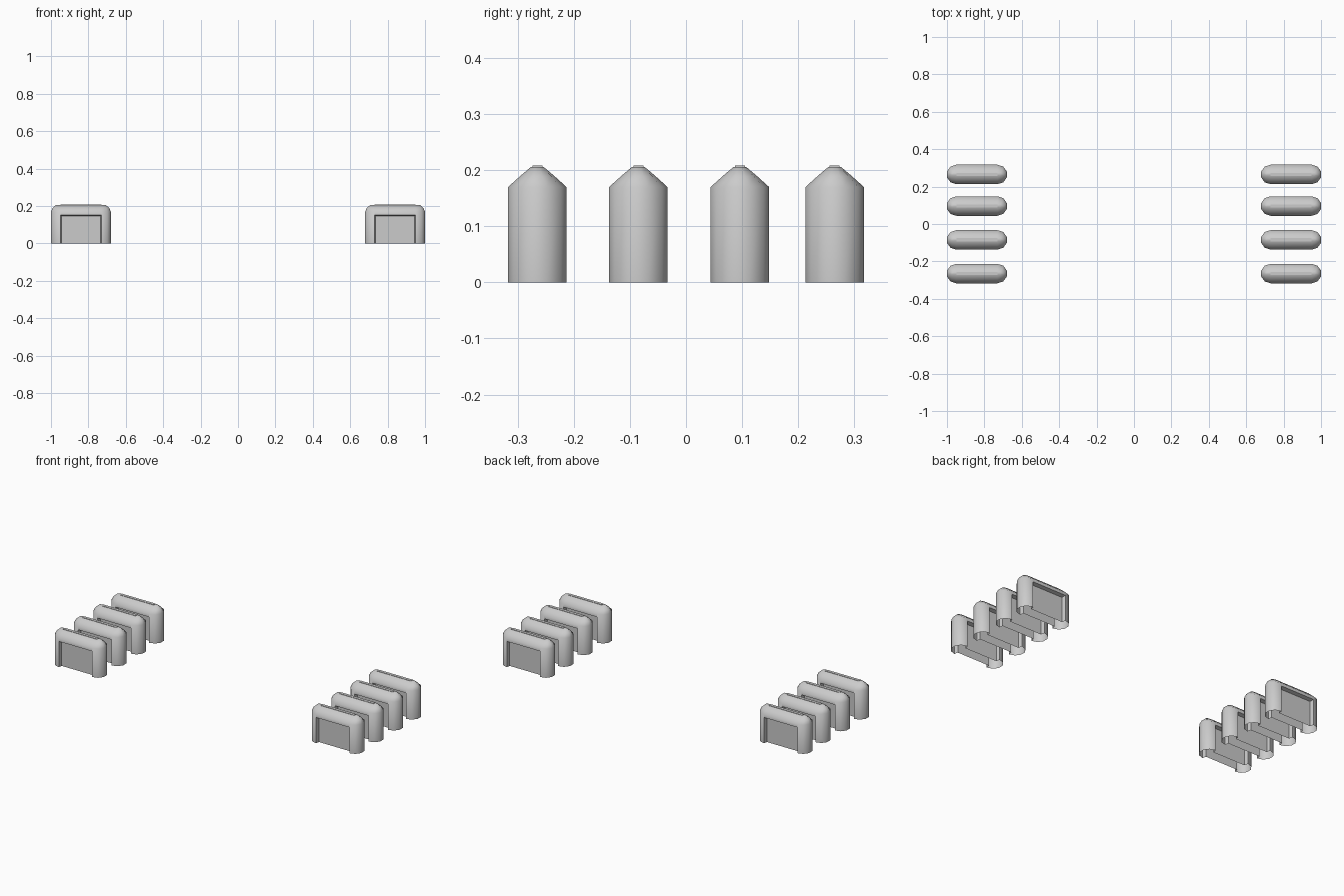
import bpy, bmesh
from math import sin, cos, pi

if "Cube" in bpy.data.objects:
    bpy.data.objects.remove(bpy.data.objects["Cube"])

SEG = 5                                   # facets per rounded end
X_POS = (-0.84, 0.84)
Y_POS = (-0.265, -0.085, 0.096, 0.265)


def stadium(half_x, half_y, end, z):
    """Long outline with half-round ends; end is the length of each rounding."""
    pts = []
    for side, start in ((1, -pi / 2), (-1, pi / 2)):
        for i in range(SEG + 1):
            a = start + pi * i / SEG
            k = end / cos(pi / SEG / 2)   # keeps the full length with a flat tip
            pts.append((side * (half_x - end) + k * cos(a), half_y * sin(a), z))
    return pts


def loft(name, rings):
    """Closed solid through a stack of matching outlines."""
    bm = bmesh.new()
    loops = [[bm.verts.new(p) for p in ring] for ring in rings]
    n = len(loops[0])
    for lo, hi in zip(loops, loops[1:]):
        for i in range(n):
            j = (i + 1) % n
            bm.faces.new((lo[i], lo[j], hi[j], hi[i]))
    bm.faces.new(loops[0][::-1])
    bm.faces.new(loops[-1])
    bmesh.ops.recalc_face_normals(bm, faces=bm.faces[:])
    mesh = bpy.data.meshes.new(name)
    bm.to_mesh(mesh)
    bm.free()
    obj = bpy.data.objects.new(name, mesh)
    bpy.context.collection.objects.link(obj)
    return obj


def panel_outline(half_x, top, y):
    return [(-half_x, y, -0.05), (half_x, y, -0.05), (half_x, y, top), (-half_x, y, top)]


# Body with rounded ends and a sloping roof
body = loft("block_body", [
    stadium(0.16, 0.052, 0.050, 0.0),
    stadium(0.16, 0.052, 0.050, 0.170),
    stadium(0.152, 0.031, 0.042, 0.189),
    stadium(0.133, 0.011, 0.023, 0.206),
])

# Shallow recessed panels in front and back, with slightly tapered frames
cutters = []
for s in (-1, 1):
    c = loft("panel_cutter", [
        panel_outline(0.109, 0.152, s * 0.062),
        panel_outline(0.109, 0.152, s * 0.052),
        panel_outline(0.105, 0.147, s * 0.030),
    ])
    c.hide_render = True
    cutters.append(c)
    m = body.modifiers.new("panel", 'BOOLEAN')
    m.operation = 'DIFFERENCE'
    m.solver = 'EXACT'
    m.object = c

bpy.context.view_layer.update()
dg = bpy.context.evaluated_depsgraph_get()
body_mesh = bpy.data.meshes.new_from_object(body.evaluated_get(dg))
body.modifiers.clear()
body.data = body_mesh
for c in cutters:
    bpy.data.objects.remove(c)

# Leave the underside open, as a hollow shell
bm = bmesh.new()
bm.from_mesh(body_mesh)
bottom = [f for f in bm.faces if all(v.co.z < 0.001 for v in f.verts)]
bmesh.ops.delete(bm, geom=bottom, context='FACES')
bm.to_mesh(body_mesh)
bm.free()

# Smooth the round ends and eaves, keep the panel edges crisp
bpy.ops.object.select_all(action='DESELECT')
body.select_set(True)
bpy.context.view_layer.objects.active = body
bpy.ops.object.shade_smooth_by_angle(angle=0.9)

# Thin bar along the ridge
bar = loft("ridge_bar", [
    [(-0.11, -0.009, z), (0.11, -0.009, z), (0.11, 0.009, z), (-0.11, 0.009, z)]
    for z in (0.204, 0.208)
])

# Two columns of four blocks
for x in X_POS:
    for y in Y_POS:
        for part in (body, bar):
            copy = bpy.data.objects.new(part.name, part.data)
            copy.location = (x, y, 0)
            bpy.context.collection.objects.link(copy)
for part in (body, bar):
    bpy.data.objects.remove(part)
